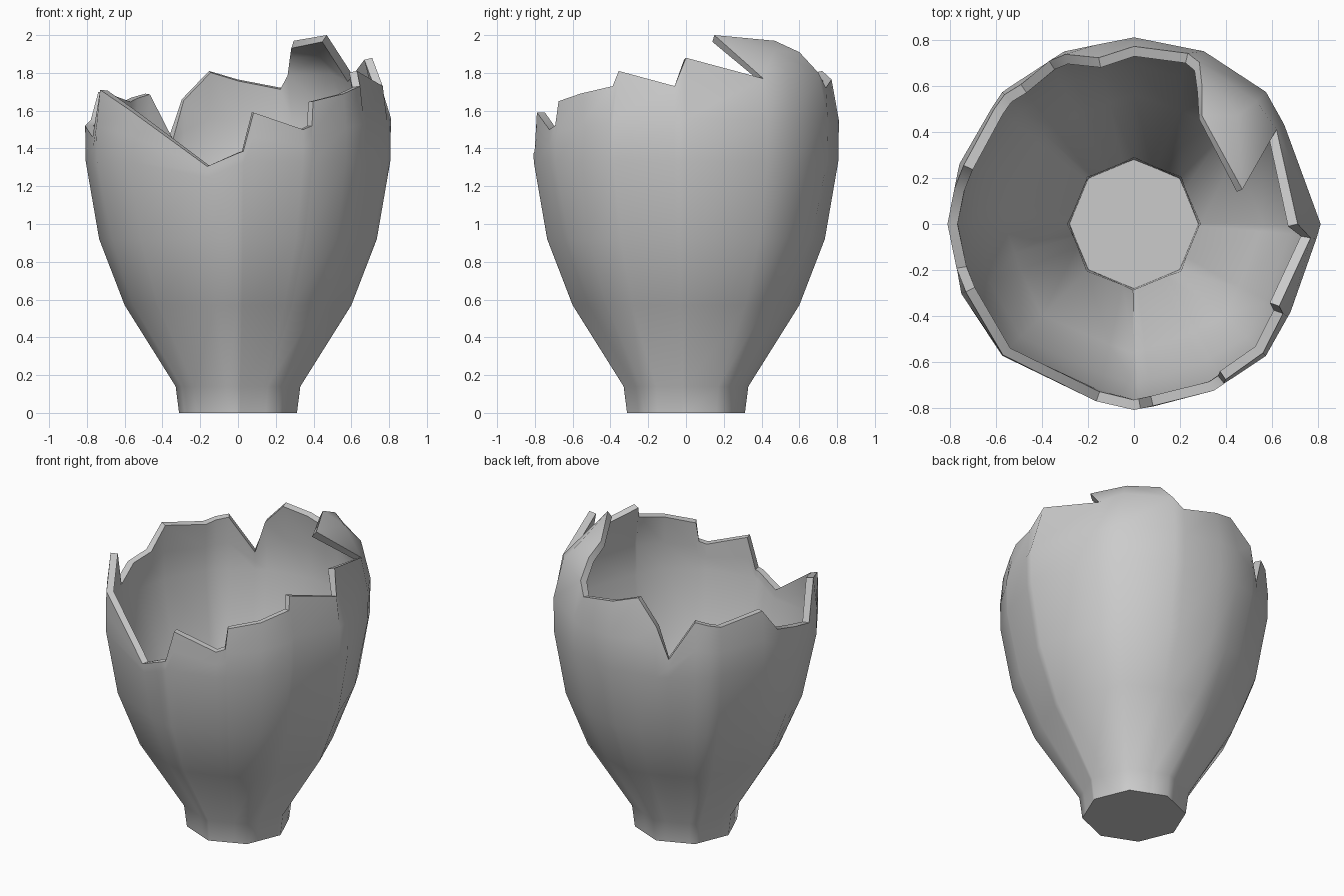
import bpy, bmesh
from math import radians, cos, sin

if "Cube" in bpy.data.objects:
    bpy.data.objects.remove(bpy.data.objects["Cube"])

# outer wall profile: (height, radius)
PROFILE = [(0, .312), (.14, .33), (.57, .60), (.92, .735), (1.33, .806),
           (1.56, .81), (1.72, .787), (1.80, .758), (1.88, .71), (2.0, .5)]

# broken rim: (angle in degrees, height), counter-clockwise from +x
RIM = [(0, 1.88), (33.5, 1.77), (45, 1.81), (68, 1.80), (72.5, 1.72),
       (90, 1.765), (102, 1.81), (112, 1.66), (117.5, 1.45), (129, 1.69),
       (135, 1.67), (140.5, 1.65), (161, 1.70), (169, 1.55), (180, 1.52),
       (194, 1.46), (202, 1.71), (225, 1.60), (258, 1.305), (270, 1.375),
       (272, 1.385), (276, 1.59), (295.5, 1.50), (299.5, 1.52), (300.5, 1.65),
       (315, 1.69), (329, 1.73), (330.5, 1.81), (355.5, 1.73)]


def radius(z):
    for (z0, r0), (z1, r1) in zip(PROFILE, PROFILE[1:]):
        if z <= z1:
            return r0 + (r1 - r0) * (z - z0) / (z1 - z0)
    return PROFILE[-1][1]


def polygon(deg, sides):
    # relative radius of a regular polygon with a corner on +x
    step = 360 / sides
    return cos(radians(step / 2)) / cos(radians(deg % step - step / 2))


def point(deg, z):
    # eight-sided foot that becomes sixteen-sided; flatter on the right side
    t = min(1, max(0, (z - .14) / 1.1))
    if deg < 45 or deg > 315:
        t *= .6
    r = radius(z) * (polygon(deg, 8) * (1 - t) + polygon(deg, 16) * t)
    return (r * cos(radians(deg)), r * sin(radians(deg)), z)


# vase wall: one column of points per rim corner
bm = bmesh.new()
cols = []
for deg, top in RIM:
    mid = min(1.33, top - .06)
    heights = [0, .14, .57, .92, mid, min(1.56, (mid + top) / 2), top]
    cols.append([bm.verts.new(point(deg, z)) for z in heights])
for a, b in zip(cols, cols[1:] + cols[:1]):
    for k in range(len(a) - 1):
        bm.faces.new((a[k], b[k], b[k + 1], a[k + 1]))

# foot
bm.faces.new([c[0] for c in reversed(cols)])

# tall shard leaning in at the back right: a fan around its middle
middle = bm.verts.new((.45, .47, 1.92))
edge = [cols[1][-1], cols[2][-1], cols[3][-1]]
edge += [bm.verts.new(p) for p in
         ((.295, .60, 1.91), (.295, .47, 1.97), (.47, .15, 2.0))]
for a, b in zip(edge, edge[1:] + edge[:1]):
    bm.faces.new((middle, a, b))

mesh = bpy.data.meshes.new("broken_vase")
bm.normal_update()
bm.to_mesh(mesh)
bm.free()
vase = bpy.data.objects.new("broken_vase", mesh)
bpy.context.collection.objects.link(vase)
bpy.context.view_layer.objects.active = vase
vase.select_set(True)

# wall thickness
sol = vase.modifiers.new("thickness", 'SOLIDIFY')
sol.thickness = .044
sol.offset = -1
bpy.ops.object.modifier_apply(modifier=sol.name)
bpy.ops.object.shade_smooth_by_angle(angle=radians(52))
